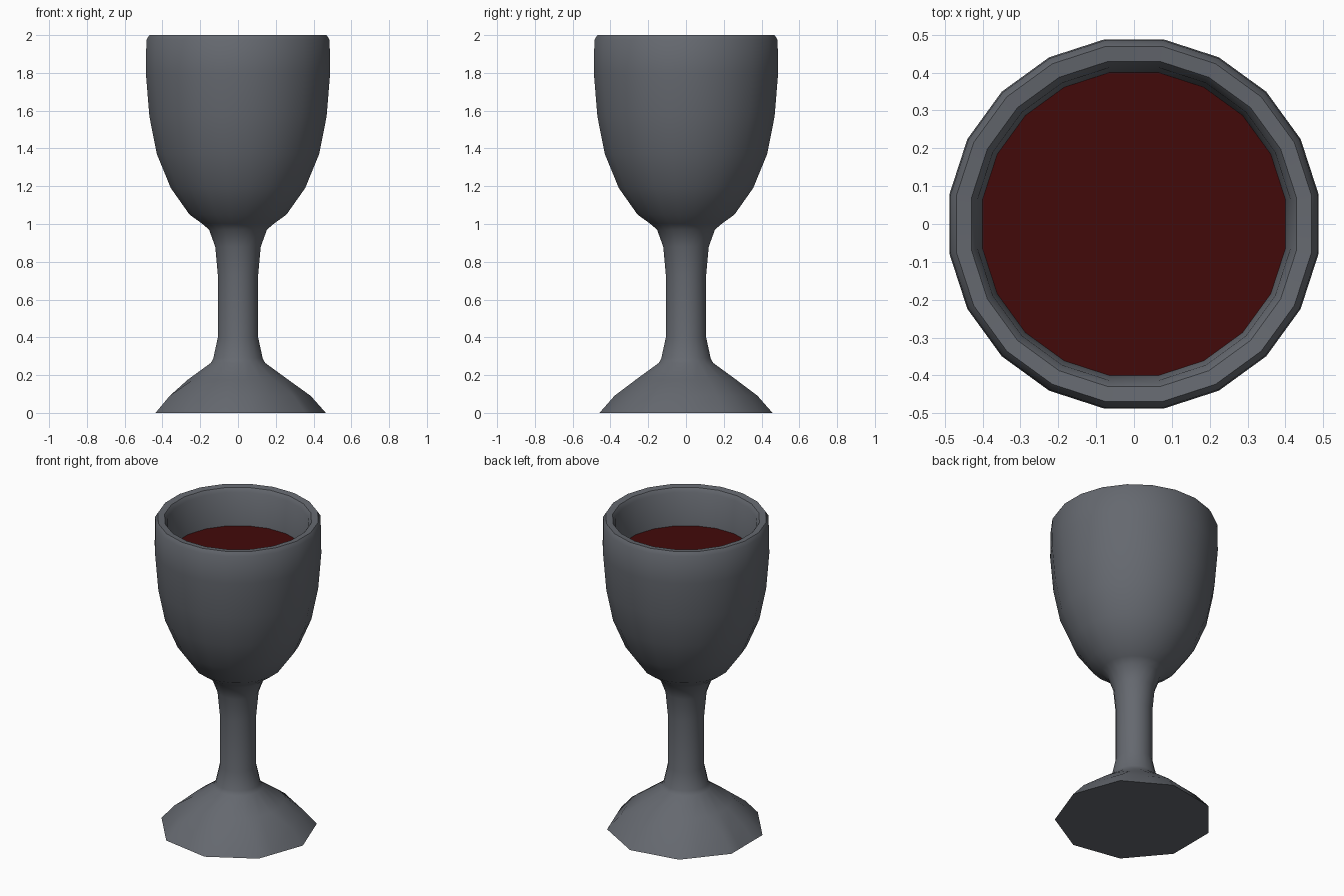
import bpy, bmesh, math

if "Cube" in bpy.data.objects:
    bpy.data.objects.remove(bpy.data.objects["Cube"])

N = 20


def material(name, rgb):
    m = bpy.data.materials.new(name)
    m.diffuse_color = (*rgb, 1)
    m.use_nodes = True
    m.node_tree.nodes["Principled BSDF"].inputs["Base Color"].default_value = m.diffuse_color
    return m


def polygon_radius(r, a, sides):
    # distance to the edge of a regular polygon at angle a
    step = 2 * math.pi / sides
    return r * math.cos(step / 2) / math.cos((a % step) - step / 2)


def lathe(name, profile, mat, start_deg=9):
    """Revolve (radius, height, polygon sides or 0) rings, capping both ends."""
    bm = bmesh.new()
    rings = []
    for r, z, sides in profile:
        ring = []
        for i in range(N):
            a = 2 * math.pi * i / N + math.radians(start_deg)
            rr = r
            if sides:
                # move each vertex to the closest polygon corner, low-poly style
                step = 2 * math.pi / sides
                a = round(a / step) * step if abs(a / step - round(a / step)) < 0.26 else a
                rr = polygon_radius(r, a, sides)
            ring.append(bm.verts.new((rr * math.cos(a), rr * math.sin(a), z)))
        rings.append(ring)
    for lo, hi in zip(rings, rings[1:]):
        for i in range(N):
            j = (i + 1) % N
            bm.faces.new((lo[i], lo[j], hi[j], hi[i]))
    bm.faces.new(rings[0][::-1])
    if len(rings) > 1:
        bm.faces.new(rings[-1])
    else:
        bm.faces.ensure_lookup_table()
        bm.faces[0].normal_flip()
    bmesh.ops.remove_doubles(bm, verts=bm.verts, dist=0.0005)
    me = bpy.data.meshes.new(name)
    bm.to_mesh(me)
    bm.free()
    me.materials.append(mat)
    ob = bpy.data.objects.new(name, me)
    bpy.context.collection.objects.link(ob)
    bpy.ops.object.select_all(action='DESELECT')
    ob.select_set(True)
    bpy.context.view_layer.objects.active = ob
    bpy.ops.object.shade_smooth_by_angle(angle=math.radians(42))
    return ob


pewter = material("pewter grey", (0.13, 0.14, 0.16))
red = material("dark red", (0.055, 0.003, 0.003))

# Foot, stem, bowl, rim and hollow inside as one turned profile
lathe("goblet", [
    (0.465, 0.0, 9), (0.385, 0.09, 9), (0.27, 0.175, 0), (0.145, 0.265, 0),
    (0.132, 0.29, 0), (0.108, 0.40, 0), (0.108, 0.73, 0), (0.122, 0.88, 0),
    (0.155, 0.97, 0), (0.19, 1.0, 0), (0.26, 1.05, 0), (0.36, 1.19, 0),
    (0.435, 1.37, 0), (0.475, 1.57, 0), (0.494, 1.80, 0), (0.491, 1.975, 0),
    (0.475, 2.0, 0), (0.435, 1.995, 0), (0.418, 1.97, 0), (0.405, 1.75, 0),
    (0.37, 1.5, 0), (0.24, 1.2, 0), (0.1, 1.12, 0)], pewter)

# Drink surface
lathe("wine", [(0.406, 1.76, 0)], red)
